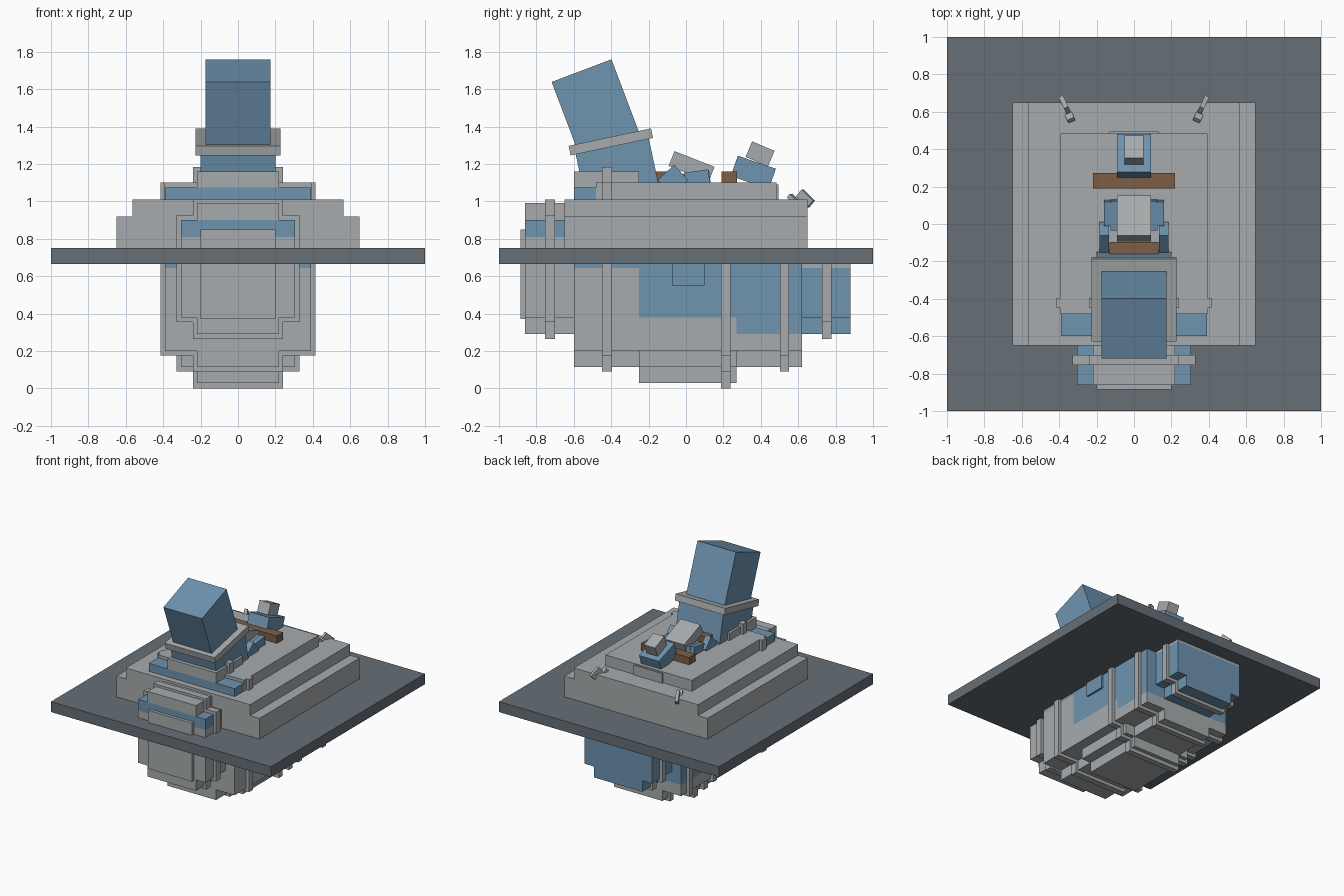
import bpy, bmesh
from math import radians
from mathutils import Matrix, Vector

old = bpy.data.objects.get("Cube")
if old:
    bpy.data.objects.remove(old, do_unlink=True)


def material(name, rgb):
    m = bpy.data.materials.new(name)
    m.use_nodes = True
    m.diffuse_color = (*rgb, 1)
    m.node_tree.nodes["Principled BSDF"].inputs["Base Color"].default_value = (*rgb, 1)
    return m


GREY = material("light grey", (0.39, 0.41, 0.42))
BLUE = material("steel blue", (0.156, 0.292, 0.43))
DARK = material("slate", (0.133, 0.156, 0.181))
BROWN = material("brown", (0.205, 0.114, 0.061))
PALETTE = [GREY, BLUE, DARK, BROWN]


def add_box(bm, center, size, mat, rot=Matrix()):
    mtx = Matrix.Translation(center) @ rot @ Matrix.Diagonal((*size, 1))
    verts = bmesh.ops.create_cube(bm, size=1, matrix=mtx)["verts"]
    for f in {f for v in verts for f in v.link_faces}:
        f.material_index = PALETTE.index(mat)


def finish(name, bm):
    mesh = bpy.data.meshes.new(name)
    bm.to_mesh(mesh)
    bm.free()
    for m in PALETTE:
        mesh.materials.append(m)
    bpy.context.collection.objects.link(bpy.data.objects.new(name, mesh))


def tilted(name, y, z, size, degrees, mat, x=0):
    """One box turned about the x axis."""
    bm = bmesh.new()
    add_box(bm, (x, y, z), size, mat, Matrix.Rotation(radians(degrees), 4, 'X'))
    finish(name, bm)


def stepped(name, y0, y1, z0, layers):
    """Stack of centred slabs; each layer is (half width, top height, material)."""
    bm = bmesh.new()
    for half, top, mat in layers:
        add_box(bm, (0, (y0 + y1) / 2, (z0 + top) / 2), (2 * half, y1 - y0, top - z0), mat)
        z0 = top
    finish(name, bm)


# Base plate and stepped deck
stepped("base_plate", -1, 1, 0.665, [(1, 0.75, DARK)])
stepped("lower_deck", -0.65, 0.65, 0.75, [(0.65, 0.92, GREY), (0.565, 1.01, GREY)])
stepped("upper_deck", -0.48, 0.485, 1.01, [(0.392, 1.1, GREY)])
stepped("deck_back_panel", 0.48, 0.495, 1.01, [(0.13, 1.09, GREY)])

# Hull sections, front to back
stepped("hull_nose", -0.885, -0.85, 0.37, [(0.2, 0.85, GREY)])
stepped("hull_front_cap", -0.86, -0.6, 0.29,
        [(0.22, 0.38, GREY), (0.305, 0.81, GREY), (0.305, 0.9, BLUE), (0.22, 0.99, GREY)])
stepped("hull_front", -0.6, -0.25, 0.115,
        [(0.22, 0.2, GREY), (0.39, 0.645, GREY), (0.39, 1.075, BLUE), (0.22, 1.16, GREY)])
stepped("hull_middle", -0.25, 0.27, 0.03,
        [(0.22, 0.115, GREY), (0.305, 0.2, GREY), (0.39, 0.38, GREY), (0.39, 0.7, BLUE)])
stepped("hull_back", 0.27, 0.62, 0.115,
        [(0.22, 0.2, GREY), (0.39, 0.29, GREY), (0.39, 0.7, BLUE)])
stepped("hull_back_cap", 0.62, 0.88, 0.29,
        [(0.22, 0.38, BLUE), (0.305, 0.645, BLUE), (0.305, 0.7, GREY)])
stepped("side_hatches", -0.075, 0.1, 0.55, [(0.405, 0.7, BLUE)])

# Bands around the hull
stepped("band_front_cap", -0.755, -0.7, 0.265,
        [(0.24, 0.355, GREY), (0.33, 0.925, GREY), (0.24, 1.01, GREY)])
stepped("band_front", -0.45, -0.395, 0.09,
        [(0.24, 0.175, GREY), (0.415, 1.1, GREY), (0.24, 1.185, GREY)])
stepped("band_middle", 0.188, 0.238, 0,
        [(0.24, 0.09, GREY), (0.33, 0.175, GREY), (0.415, 0.7, GREY)])
stepped("band_back", 0.503, 0.55, 0.09, [(0.24, 0.175, GREY), (0.415, 0.7, GREY)])
stepped("band_back_cap", 0.728, 0.778, 0.265, [(0.24, 0.355, GREY), (0.33, 0.7, GREY)])

# Leaning tower
tilted("tower_base", -0.37, 1.18, (0.4, 0.4, 0.3), 12, BLUE)
tilted("tower_collar", -0.402, 1.318, (0.452, 0.45, 0.052), 12, GREY)
tilted("tower_top", -0.47, 1.465, (0.35, 0.342, 0.5), 20.7, BLUE)

# Benches
stepped("front_bench", -0.16, -0.095, 1.09, [(0.13, 1.16, BROWN)])
stepped("back_bench", 0.19, 0.272, 1.09, [(0.22, 1.16, BROWN)])

# Front seated machine
tilted("front_machine_head", 0.03, 1.187, (0.18, 0.23, 0.085), -21.5, GREY)
tilted("front_machine_body", 0.05, 1.11, (0.25, 0.16, 0.09), 8, BLUE)
for side, label in ((1, "left"), (-1, "right")):
    tilted(f"front_machine_{label}_leg", -0.07, 1.115, (0.05, 0.12, 0.11), 42, BLUE, side * 0.16)
    tilted(f"front_machine_{label}_arm", 0.06, 1.12, (0.04, 0.13, 0.085), 8, BLUE, side * 0.14)

# Back machine
tilted("back_machine_body", 0.36, 1.155, (0.18, 0.215, 0.115), -19, BLUE)
tilted("back_machine_head", 0.396, 1.254, (0.1, 0.13, 0.09), -23, GREY)

# Small fins on the rear deck edge
for side, label in ((1, "left"), (-1, "right")):
    bm = bmesh.new()
    turn = Matrix.Rotation(radians(-25 * side), 4, 'Z') @ Matrix.Rotation(radians(-42), 4, 'X')
    add_box(bm, Vector((0.37 * side, 0.638, 1.015)), (0.025, 0.09, 0.05), GREY, turn)
    add_box(bm, Vector((0.345 * side, 0.575, 1.01)), (0.04, 0.06, 0.025), GREY, turn)
    finish(f"{label}_rear_fin", bm)
